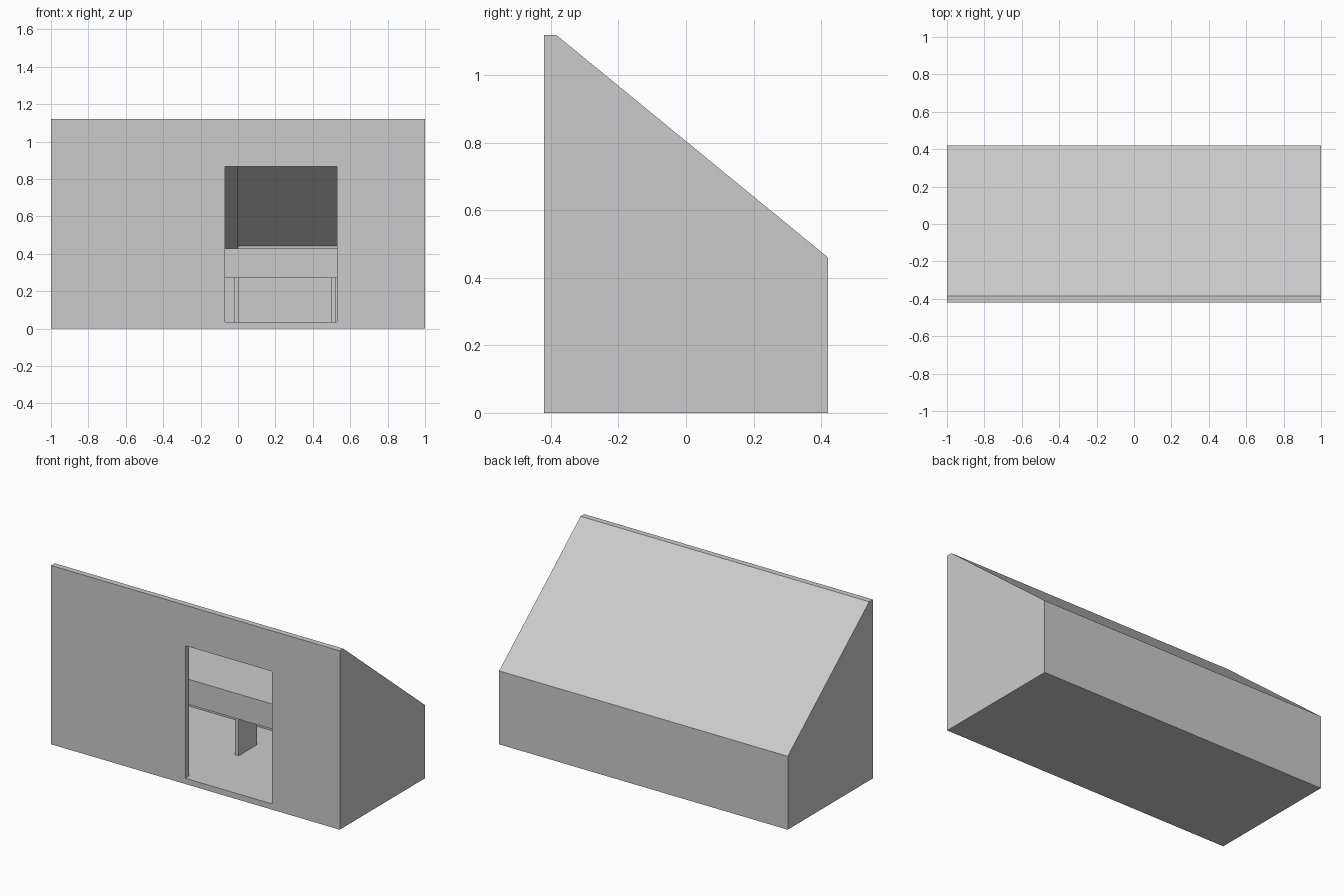
import bpy, bmesh

if "Cube" in bpy.data.objects:
    bpy.data.objects.remove(bpy.data.objects["Cube"])

T = 0.036  # wall thickness


def prism(name, profile, x0, x1):
    """Extrude a (y, z) profile along x."""
    bm = bmesh.new()
    face = bm.faces.new([bm.verts.new((x0, y, z)) for y, z in profile])
    ext = bmesh.ops.extrude_face_region(bm, geom=[face])
    verts = [g for g in ext["geom"] if isinstance(g, bmesh.types.BMVert)]
    bmesh.ops.translate(bm, verts=verts, vec=(x1 - x0, 0, 0))
    bmesh.ops.recalc_face_normals(bm, faces=bm.faces)
    mesh = bpy.data.meshes.new(name)
    bm.to_mesh(mesh)
    bm.free()
    obj = bpy.data.objects.new(name, mesh)
    bpy.context.collection.objects.link(obj)
    return obj


def box(name, x0, x1, y0, y1, z0, z1):
    return prism(name, [(y0, z0), (y1, z0), (y1, z1), (y0, z1)], x0, x1)


def cut(target, cutter):
    """Subtract a cutter, apply it and delete the cutter."""
    mod = target.modifiers.new("cut", 'BOOLEAN')
    mod.operation = 'DIFFERENCE'
    mod.solver = 'EXACT'
    mod.object = cutter
    bpy.context.view_layer.objects.active = target
    bpy.ops.object.modifier_apply(modifier=mod.name)
    bpy.data.objects.remove(cutter, do_unlink=True)


def room(name, x0, x1, drop):
    """Hollow space below the sloping roof."""
    y0, y1 = -0.421 + T, 0.421 - T
    return prism(name, [(y0, T), (y1, T), (y1, 0.442 - drop),
                        (y0, 1.073 - drop)], x0, x1)


# Lean-to shell with a narrow flat ridge and sloping roof
shell = prism("shed_shell", [(-0.421, 0), (0.421, 0), (0.421, 0.46),
                             (-0.385, 1.12), (-0.421, 1.12)], -1, 1)

# Hollow interior: the ceiling steps down slightly left of the middle
cut(shell, room("right_room", 0, 1 - T, 0))
cut(shell, room("left_room", -1 + T, 0.01, 0.02))

# Front opening
cut(shell, box("doorway", -0.07, 0.53, -0.5, -0.36, T, 0.866))

# Deep worktop across the back of the interior
box("worktop", -1 + T, 1 - T, -0.01, 0.421 - T, 0.27, 0.428)

# Support panels under the worktop
for i, x in enumerate((-0.53, -0.008, 0.512)):
    box(f"worktop_support_{i + 1}", x - 0.013, x + 0.013, 0.0, 0.18, T, 0.27)
